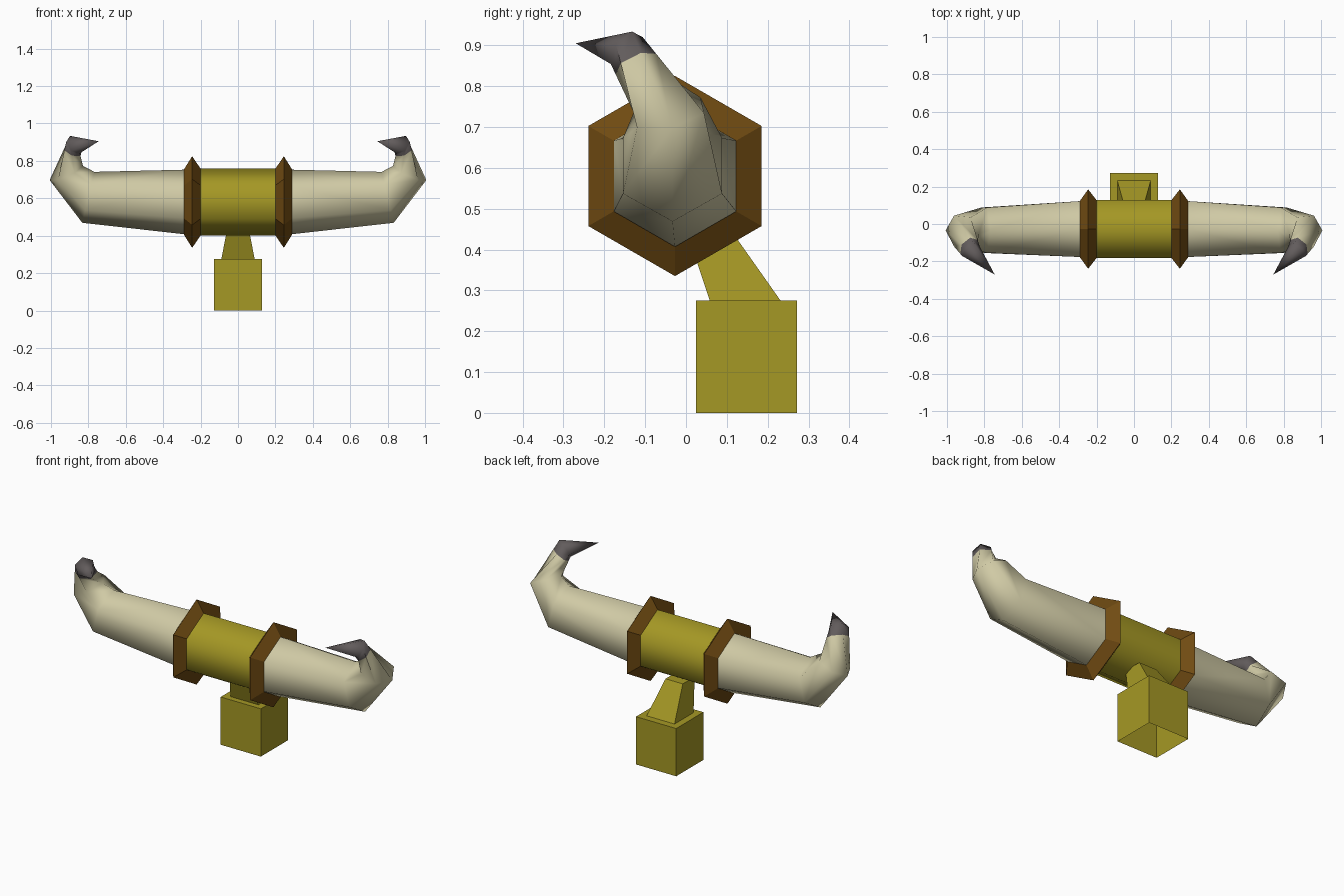
import bpy, math
from mathutils import Vector

if "Cube" in bpy.data.objects:
    bpy.data.objects.remove(bpy.data.objects["Cube"])

CY, CZ = -0.027, 0.58  # axis of the horizontal hexagonal bar


def material(name, col):
    m = bpy.data.materials.new(name)
    m.diffuse_color = (*col, 1)
    m.use_nodes = True
    m.node_tree.nodes["Principled BSDF"].inputs["Base Color"].default_value = m.diffuse_color
    return m


OLIVE = material("olive_yellow", (0.376, 0.314, 0.018))
BROWN = material("brown", (0.162, 0.070, 0.006))
BONE = material("bone", (0.63, 0.59, 0.376))
DARK = material("dark_tip", (0.122, 0.107, 0.107))


def ring(c, t, u, r, n=6):
    """Polygon around c, perpendicular to t, first corner towards u."""
    t = Vector(t).normalized()
    u = Vector(u)
    u = (u - t * u.dot(t)).normalized()
    v = t.cross(u)
    return [Vector(c) + r * (math.cos(a) * u + math.sin(a) * v)
            for a in (2 * math.pi * k / n for k in range(n))]


def loft(name, rings, mats, tip=None, cap_end=False, mirror=False, smooth=False, dark_from=99):
    n = len(rings[0])
    verts = [p for r in rings for p in r]
    faces, idx = [], []
    for i in range(len(rings) - 1):
        for k in range(n):
            j = (k + 1) % n
            faces.append((i * n + k, i * n + j, (i + 1) * n + j, (i + 1) * n + k))
            idx.append(1 if i >= dark_from else 0)
    last = (len(rings) - 1) * n
    if tip:
        verts.append(Vector(tip))
        for k in range(n):
            faces.append((last + k, last + (k + 1) % n, len(verts) - 1))
            idx.append(1)
    if cap_end:
        faces.append(tuple(last + k for k in range(n)))
        idx.append(0)
    me = bpy.data.meshes.new(name)
    me.from_pydata(verts, [], faces)
    for m in mats:
        me.materials.append(m)
    for p, i in zip(me.polygons, idx):
        p.material_index = i
    ob = bpy.data.objects.new(name, me)
    bpy.context.collection.objects.link(ob)
    if mirror:
        ob.modifiers.new("mirror", 'MIRROR').use_axis[0] = True
    if smooth:
        bpy.ops.object.select_all(action='DESELECT')
        bpy.context.view_layer.objects.active = ob
        ob.select_set(True)
        bpy.ops.object.shade_smooth_by_angle(angle=math.radians(65))
    return ob


def bar_ring(x, r):
    return ring((x, CY, CZ), (1, 0, 0), (0, 0, -1), r)


def rect(x, y0, y1, z):
    return [Vector(p) for p in ((-x, y0, z), (x, y0, z), (x, y1, z), (-x, y1, z))]


# Central grip and the two diamond-profile collars
loft("centre_bar", [bar_ring(-0.21, 0.178), bar_ring(0.21, 0.178)], [OLIVE], smooth=True)
loft("collar", [bar_ring(0.20, 0.178), bar_ring(0.245, 0.245), bar_ring(0.29, 0.173)],
     [BROWN], mirror=True)

# Horns: tapered, bent up, then forward and inward to a dark point
bend = ring((0.918, -0.042, 0.735), (0.4, -0.2, 0.9), (0.17, 0.02, -0.09), 0.097)
crook = ring((0.872, -0.145, 0.887), (-0.97, -1.26, 0.90), (0.07, 0.05, 0.075), 0.055)
colour_line = [a.lerp(b, 0.78) for a, b in zip(bend, crook)]
loft("horn",
     [bar_ring(0.28, 0.173),
      ring((0.80, -0.033, 0.605), (0.97, 0, 0.23), (0.23, 0, -0.97), 0.14),
      bend, colour_line, crook],
     [BONE, DARK], tip=(0.745, -0.27, 0.905), mirror=True, smooth=True, dark_from=3)

# Slanted neck and mounting block (open underneath)
loft("neck", [rect(0.09, 0.06, 0.235, 0.27), rect(0.055, 0.0, 0.108, 0.45)], [OLIVE], cap_end=True)
loft("mount_block", [rect(0.128, 0.025, 0.272, 0.0), rect(0.128, 0.025, 0.272, 0.275)],
     [OLIVE], cap_end=True)
